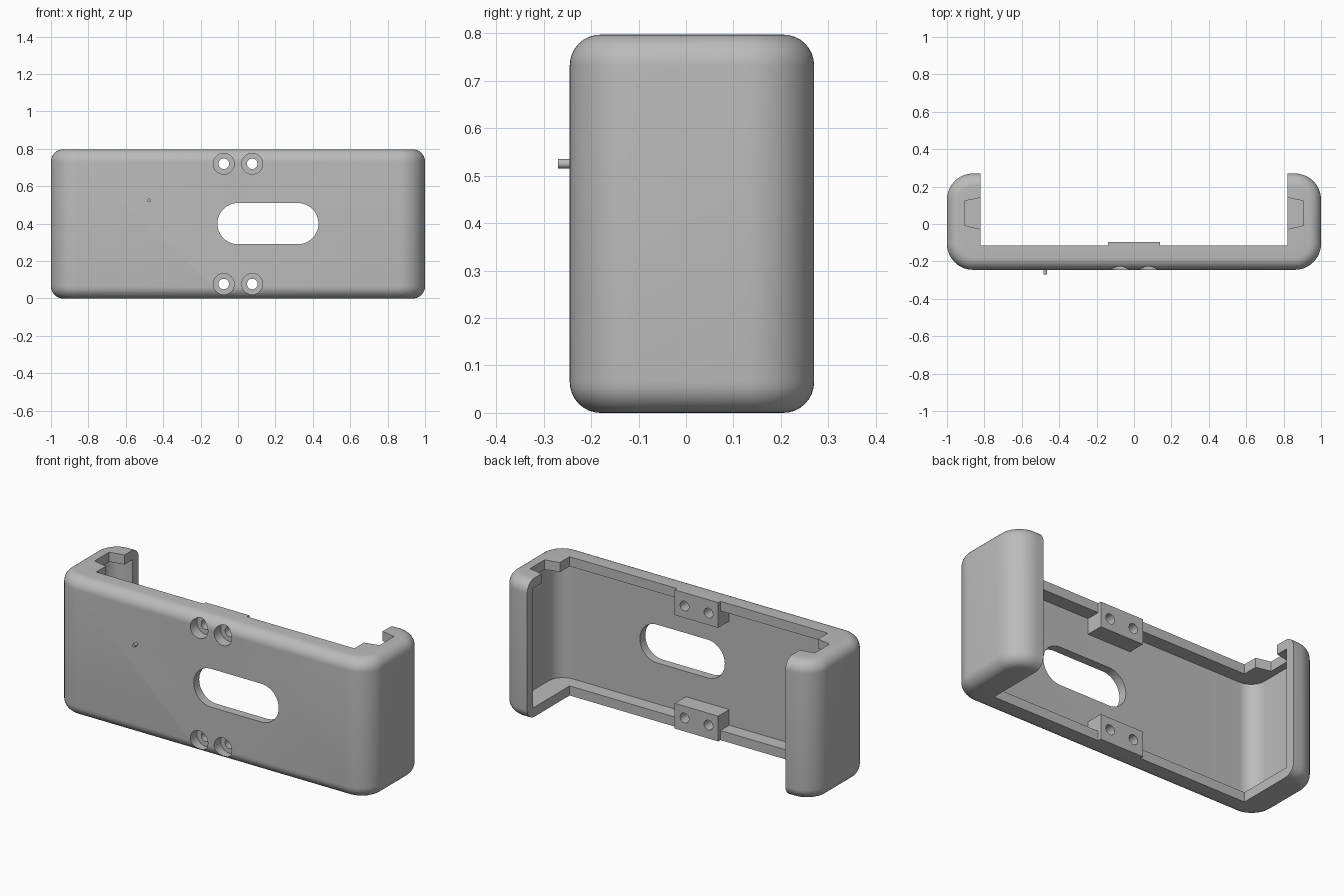
import bpy, bmesh, math
from mathutils import Matrix, Vector

if "Cube" in bpy.data.objects:
    bpy.data.objects.remove(bpy.data.objects["Cube"], do_unlink=True)

HEIGHT = 0.797
FRONT, BACK = -0.245, 0.27
WALL = 0.055

grey = bpy.data.materials.new("light grey plastic")
grey.use_nodes = True
grey.diffuse_color = (0.5, 0.5, 0.5, 1)
grey.node_tree.nodes["Principled BSDF"].inputs["Base Color"].default_value = (0.5, 0.5, 0.5, 1)


def finish(name, bm):
    bmesh.ops.recalc_face_normals(bm, faces=bm.faces)
    mesh = bpy.data.meshes.new(name)
    bm.to_mesh(mesh)
    bm.free()
    mesh.materials.append(grey)
    obj = bpy.data.objects.new(name, mesh)
    bpy.context.collection.objects.link(obj)
    return obj


def box(name, low, high, corner=0, rim=0):
    """Box with optional rounded upright corners and rounded top and bottom rims."""
    low, high = Vector(low), Vector(high)
    bm = bmesh.new()
    bmesh.ops.create_cube(bm, size=1)
    for v in bm.verts:
        v.co = (low + high) / 2 + v.co * (high - low)
    if corner:
        uprights = [e for e in bm.edges if abs(e.verts[0].co.z - e.verts[1].co.z) > 0.01]
        bmesh.ops.bevel(bm, geom=uprights, offset=corner, segments=14,
                        affect='EDGES', profile=0.5)
    if rim:
        rims = [e for e in bm.edges if abs(e.verts[0].co.z - e.verts[1].co.z) < 0.01]
        bmesh.ops.bevel(bm, geom=rims, offset=rim, segments=8,
                        affect='EDGES', profile=0.5)
    return finish(name, bm)


def prism(name, points, axis, start, end):
    """Extrude a 2D outline along y (points are x, z) or z (points are x, y)."""
    bm = bmesh.new()
    place = (lambda a, b: (a, start, b)) if axis == 'y' else (lambda a, b: (a, b, start))
    face = bm.faces.new([bm.verts.new(place(a, b)) for a, b in points])
    new = bmesh.ops.extrude_face_region(bm, geom=[face])["geom"]
    shift = Vector((0, end - start, 0) if axis == 'y' else (0, 0, end - start))
    bmesh.ops.translate(bm, vec=shift, verts=[g for g in new if isinstance(g, bmesh.types.BMVert)])
    return finish(name, bm)


def circle(x, z, radius, steps=32):
    return [(x + radius * math.cos(math.tau * i / steps),
             z + radius * math.sin(math.tau * i / steps)) for i in range(steps)]


def cut(target, cutter, keep=False):
    mod = target.modifiers.new("cut", 'BOOLEAN')
    mod.operation = 'DIFFERENCE'
    mod.solver = 'EXACT'
    mod.object = cutter
    bpy.context.view_layer.objects.active = target
    bpy.ops.object.modifier_apply(modifier=mod.name)
    if not keep:
        bpy.data.objects.remove(cutter, do_unlink=True)


# Rounded outer body
body = box("cradle_body", (-1, FRONT, 0), (1, BACK, HEIGHT), corner=0.14, rim=0.065)

# Hollow and rear opening, leaving two screw blocks standing
hollow = box("hollow_cutter", (-1 + WALL, FRONT + 0.05, WALL),
             (1 - WALL, BACK - WALL, HEIGHT - WALL), corner=0.09)
opening = box("opening_cutter", (-0.82, -0.115, -0.2), (0.82, 0.5, HEIGHT + 0.2))
for low, high in ((-0.3, 0.145), (HEIGHT - 0.145, HEIGHT + 0.3)):
    block = box("screw_block", (-0.138, -0.3, low), (0.138, -0.095, high))
    cut(hollow, block, keep=True)
    cut(opening, block)
cut(body, hollow)
cut(body, opening)

# Tapered notches through the top of each arm
for side in (-1, 1):
    outline = [(side * x, y) for x, y in
               ((0.78, 0.15), (0.905, 0.123), (0.905, -0.008), (0.78, -0.037))]
    cut(body, prism("notch_cutter", outline, 'z', HEIGHT - 0.12, HEIGHT + 0.1))

# Rounded window in the front wall
radius, mid = 0.11, 0.4
window = []
for centre, turn in ((0.32, -math.pi / 2), (0.0, math.pi / 2)):
    for i in range(25):
        a = turn + math.pi * i / 24
        window.append((centre + radius * math.cos(a), mid + radius * math.sin(a)))
cut(body, prism("window_cutter", window, 'y', -0.4, -0.12))

# Counterbored screw holes
for x in (-0.076, 0.076):
    for z in (0.077, HEIGHT - 0.077):
        cut(body, prism("counterbore_cutter", circle(x, z, 0.056), 'y', -0.4, FRONT + 0.06))
        cut(body, prism("screw_hole_cutter", circle(x, z, 0.028), 'y', -0.4, 0.0))

# Small pin on the front
pin = prism("front_pin", circle(-0.475, 0.525, 0.01, 16), 'y', -0.27, FRONT + 0.01)

for obj in (body, pin):
    bpy.ops.object.select_all(action='DESELECT')
    obj.select_set(True)
    bpy.context.view_layer.objects.active = obj
    bpy.ops.object.shade_smooth_by_angle(angle=math.radians(30))
